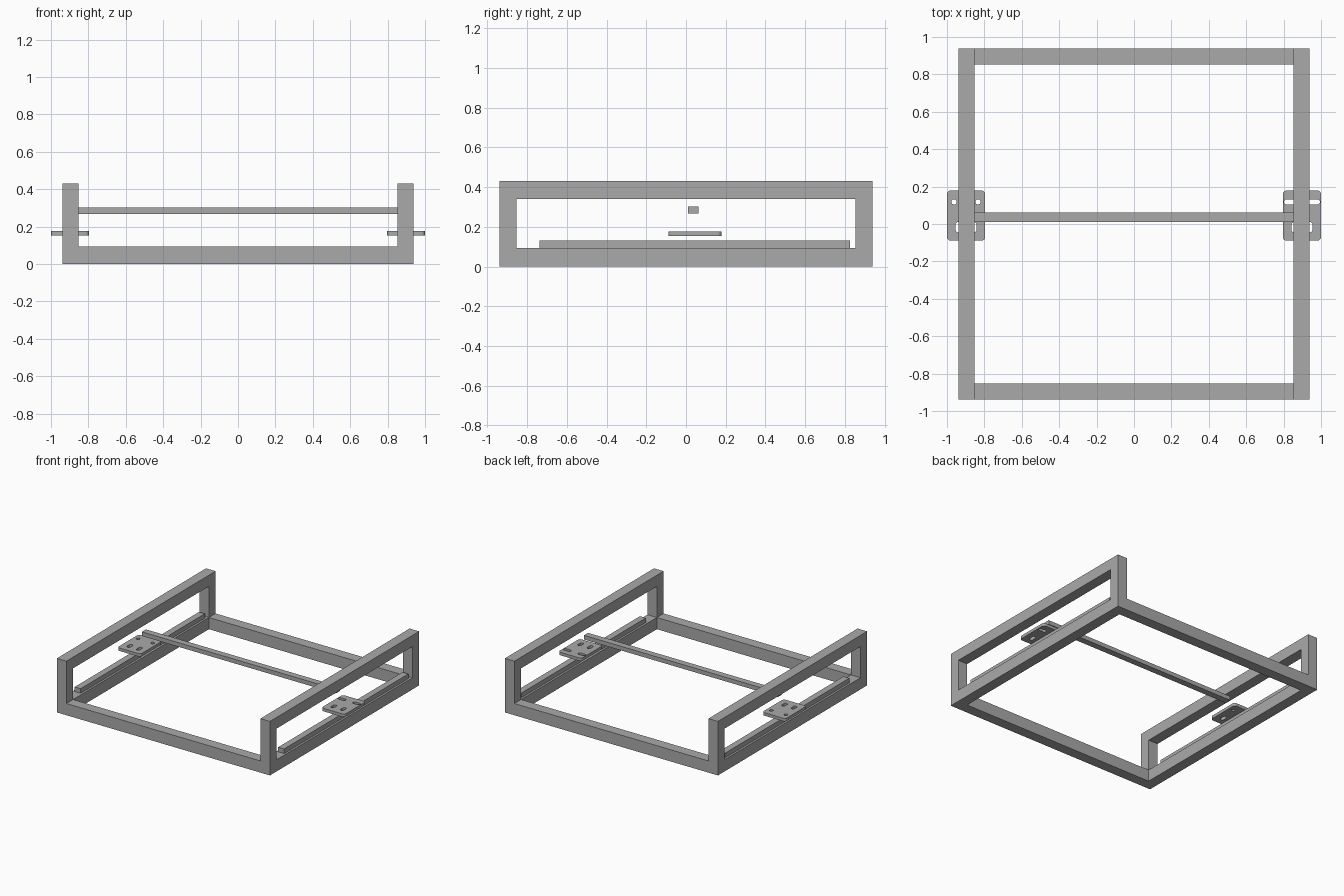
import bpy
import bmesh
from math import cos, sin, pi
from mathutils import Matrix, Vector

old = bpy.data.objects.get("Cube")
if old:
    bpy.data.objects.remove(old, do_unlink=True)

steel = bpy.data.materials.new("grey steel")
steel.use_nodes = True
GREY = (0.4, 0.4, 0.4, 1)
steel.diffuse_color = GREY
steel.node_tree.nodes["Principled BSDF"].inputs["Base Color"].default_value = GREY


def add_object(name, mesh):
    mesh.materials.clear()
    mesh.materials.append(steel)
    obj = bpy.data.objects.new(name, mesh)
    bpy.context.collection.objects.link(obj)
    return obj


def box(name, low, high):
    """Box between two opposite corners."""
    low, high = Vector(low), Vector(high)
    bm = bmesh.new()
    place = Matrix.Translation((low + high) / 2) @ Matrix.Diagonal((*(high - low), 1))
    bmesh.ops.create_cube(bm, size=1, matrix=place)
    mesh = bpy.data.meshes.new(name)
    bm.to_mesh(mesh)
    bm.free()
    return add_object(name, mesh)


def rounded(cx, cy, width, height, radius=0, steps=6):
    """Outline of a rectangle with rounded corners; a full radius gives a slot or circle."""
    if radius == 0:
        steps = 0
    points = []
    for corner, (sx, sy) in enumerate([(1, 1), (-1, 1), (-1, -1), (1, -1)]):
        ox = cx + sx * (width / 2 - radius)
        oy = cy + sy * (height / 2 - radius)
        for i in range(steps + 1):
            a = (corner + i / max(steps, 1)) * pi / 2
            p = (ox + radius * cos(a), oy + radius * sin(a))
            if not points or (Vector(p) - Vector(points[-1])).length > 1e-5:
                points.append(p)
    if (Vector(points[0]) - Vector(points[-1])).length < 1e-5:
        points.pop()
    return points


def cut_plate(name, outlines, thickness, matrix):
    """Extruded flat shape: the first outline is the rim, the rest are holes."""
    curve = bpy.data.curves.new(name, "CURVE")
    curve.dimensions = "2D"
    curve.fill_mode = "BOTH"
    curve.extrude = thickness / 2
    for outline in outlines:
        spline = curve.splines.new("POLY")
        spline.points.add(len(outline) - 1)
        for point, (x, y) in zip(spline.points, outline):
            point.co = (x, y, 0, 1)
        spline.use_cyclic_u = True
    temp = bpy.data.objects.new(name + " outline", curve)
    mesh = bpy.data.meshes.new_from_object(temp)
    bpy.data.objects.remove(temp)
    bpy.data.curves.remove(curve)
    bm = bmesh.new()
    bm.from_mesh(mesh)
    bmesh.ops.remove_doubles(bm, verts=bm.verts, dist=1e-5)
    bmesh.ops.recalc_face_normals(bm, faces=bm.faces)
    bmesh.ops.transform(bm, matrix=matrix, verts=bm.verts)
    for face in bm.faces:
        face.smooth = False
    bm.to_mesh(mesh)
    bm.free()
    mesh.name = name
    return add_object(name, mesh)


OUT, IN, TOP, BEAM = 0.938, 0.854, 0.43, 0.093
MID = (OUT + IN) / 2
# Turns a flat outline upright, facing along x
UPRIGHT = Matrix(((0, 0, 1, 0), (1, 0, 0, 0), (0, 1, 0, 0), (0, 0, 0, 1)))

for side, label in ((1, "left"), (-1, "right")):
    # Upright rectangular side frame
    window = rounded(0, (BEAM + 0.341) / 2, 2 * IN, 0.341 - BEAM)
    cut_plate(label + "_side_frame", [rounded(0, TOP / 2, 2 * OUT, TOP), window],
              OUT - IN, Matrix.Translation((side * MID, 0, 0)) @ UPRIGHT)

    # Slim rail resting on the lower beam
    box(label + "_rail", (side * MID - 0.026, -0.737, BEAM),
        (side * MID + 0.026, 0.825, 0.13))

    # Mounting plate: two front slots, and rear slots (left) or round holes (right)
    outlines = [rounded(0, 0, 0.204, 0.268, 0.02)]
    rear_width = 0.064 if side > 0 else 0.028
    for s in (-1, 1):
        outlines.append(rounded(s * 0.042, -0.062, 0.028, 0.055, 0.014))
        outlines.append(rounded(s * 0.064, 0.073, rear_width, 0.028, 0.014))
    cut_plate(label + "_mounting_plate", outlines, 0.024,
              Matrix.Translation((side * 0.898, 0.045, 0.165)))

# Lower beams joining the side frames
for y, label in ((-MID, "front"), (MID, "back")):
    half = (OUT - IN) / 2
    box(label + "_beam", (-IN, y - half, 0), (IN, y + half, BEAM))

# Thin bar across the middle
box("cross_bar", (-IN, 0.011, 0.268), (IN, 0.062, 0.301))
